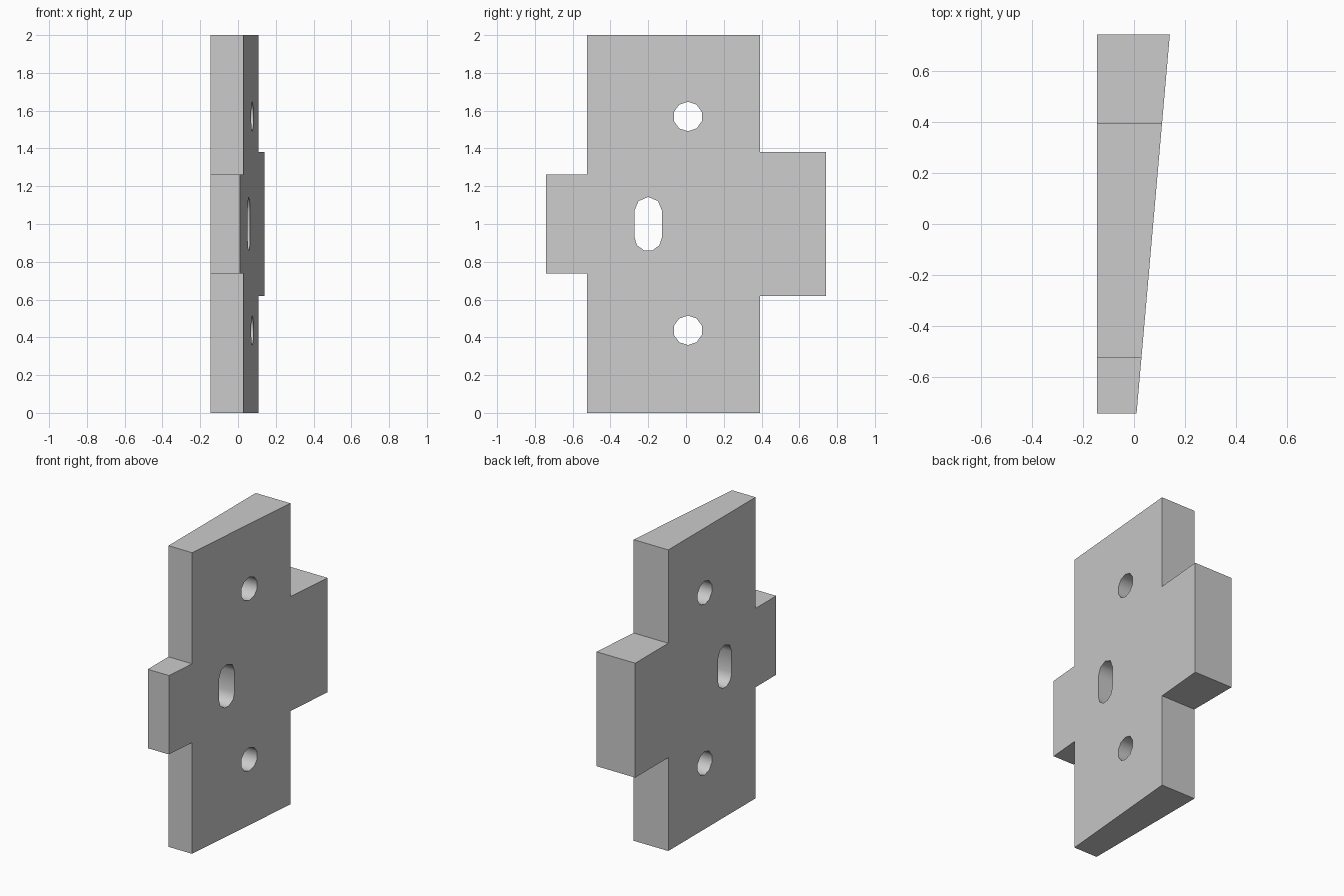
import bpy, bmesh
from math import sin, cos, radians

if "Cube" in bpy.data.objects:
    bpy.data.objects.remove(bpy.data.objects["Cube"])

BACK_X = -0.145


def front_x(y):
    """Sloping face: thin at -y, thick at +y."""
    return 0.01 + (y + 0.74) / 1.48 * 0.13


def arc(y, z, r, start, sweep, steps, closed=False):
    n = steps if closed else steps + 1
    angles = [radians(start + sweep * i / steps) for i in range(n)]
    return [(y + r * cos(a), z + r * sin(a)) for a in angles]


# Upper half of the outline, mirrored about z = 1
half = [(-0.74, 1.262), (-0.523, 1.262), (-0.523, 2.0),
        (0.393, 2.0), (0.393, 1.38), (0.74, 1.38)]
outline = half + [(y, 2 - z) for y, z in reversed(half)]

# Two round holes and one upright slot
holes = [arc(0.01, z, 0.078, 90, 360, 10, True) for z in (0.437, 1.569)]
slot = arc(-0.2, 1.07, 0.073, 0, 180, 4) + arc(-0.2, 0.93, 0.073, 180, 180, 5)

# Fill the profile, then extrude it to the sloping face
bm = bmesh.new()
edges = []
for loop in [outline, *holes, slot]:
    verts = [bm.verts.new((BACK_X, y, z)) for y, z in loop]
    edges += [bm.edges.new((verts[i - 1], verts[i])) for i in range(len(verts))]
bmesh.ops.triangle_fill(bm, edges=edges, use_beauty=True, normal=(1, 0, 0))
result = bmesh.ops.extrude_face_region(bm, geom=bm.faces[:], use_keep_orig=True)
for v in result["geom"]:
    if isinstance(v, bmesh.types.BMVert):
        v.co.x = front_x(v.co.y)
bmesh.ops.recalc_face_normals(bm, faces=bm.faces[:])
for f in bm.faces:
    f.smooth = True

mesh = bpy.data.meshes.new("wedge_plate")
bm.to_mesh(mesh)
bm.free()
mesh.set_sharp_from_angle(angle=radians(50))
plate = bpy.data.objects.new("wedge_plate", mesh)
bpy.context.collection.objects.link(plate)
